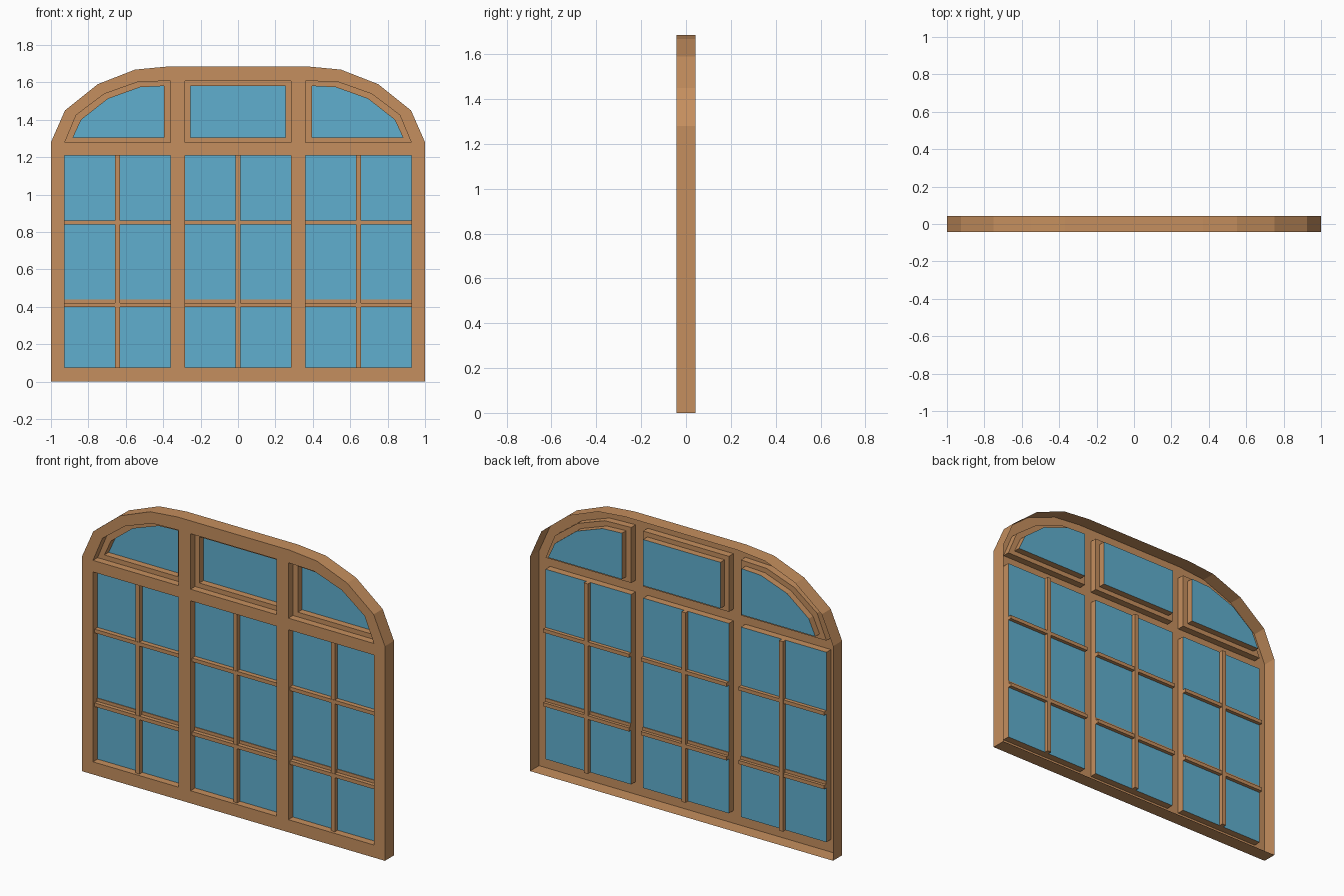
import bpy, bmesh

cube = bpy.data.objects.get("Cube")
if cube:
    bpy.data.objects.remove(cube, do_unlink=True)


def make_material(name, colour):
    mat = bpy.data.materials.new(name)
    mat.use_nodes = True
    mat.diffuse_color = colour
    mat.node_tree.nodes["Principled BSDF"].inputs["Base Color"].default_value = colour
    return mat


WOOD = make_material("warm wood", (0.56, 0.275, 0.112, 1))
GLASS = make_material("blue glass", (0.115, 0.43, 0.62, 1))

FRONT, MIDDLE, BACK = -0.043, 0.0, 0.042   # depths of the stepped layers


def finish(name, bm, mat):
    mesh = bpy.data.meshes.new(name)
    bm.to_mesh(mesh)
    bm.free()
    mesh.materials.append(mat)
    obj = bpy.data.objects.new(name, mesh)
    bpy.context.collection.objects.link(obj)
    return obj


def add_loop(bm, outline, y):
    verts = [bm.verts.new((x, y, z)) for x, z in outline]
    return [bm.edges.new((a, b)) for a, b in zip(verts, verts[1:] + verts[:1])]


def sheet(bm, outlines, y):
    """Flat face in the first outline, with the other outlines as holes."""
    edges = [e for outline in outlines for e in add_loop(bm, outline, y)]
    bmesh.ops.triangle_fill(bm, edges=edges, use_beauty=True, normal=(0, -1, 0))
    return edges


def wall(bm, outline, y0, y1):
    """Thin wall following an outline through the depth."""
    edges = add_loop(bm, outline, y0)
    moved = bmesh.ops.extrude_edge_only(bm, edges=edges)["geom"]
    for v in moved:
        if isinstance(v, bmesh.types.BMVert):
            v.co.y = y1


def rect(x0, x1, z0, z1):
    return [(x0, z0), (x1, z0), (x1, z1), (x0, z1)]


def mirror(outline):
    return [(-x, z) for x, z in reversed(outline)]


def bar(name, x0, x1, y0, y1, z0, z1):
    bm = bmesh.new()
    bmesh.ops.create_cube(bm, size=1)
    for v in bm.verts:
        v.co = ((x0 + x1) / 2 + v.co.x * (x1 - x0),
                (y0 + y1) / 2 + v.co.y * (y1 - y0),
                (z0 + z1) / 2 + v.co.z * (z1 - z0))
    finish(name, bm, WOOD)


# Outlines: arched outer frame, casement openings, fanlight openings
half = [(1, 0), (1, 1.28), (0.925, 1.45), (0.75, 1.59), (0.55, 1.668), (0.37, 1.685)]
outer = half + mirror(half)

columns = {"right": (-0.927, -0.362), "centre": (-0.283, 0.283), "left": (0.362, 0.927)}
casements = {side: rect(x0, x1, 0.075, 1.208) for side, (x0, x1) in columns.items()}

arch_hole = [(0.362, 1.277), (0.927, 1.277), (0.865, 1.425),
             (0.715, 1.538), (0.535, 1.602), (0.362, 1.608)]
arch_pane = [(0.395, 1.305), (0.882, 1.305), (0.838, 1.40),
             (0.695, 1.512), (0.522, 1.574), (0.395, 1.58)]
fanlights = {
    "right": (mirror(arch_hole), mirror(arch_pane)),
    "centre": (rect(-0.283, 0.283, 1.277, 1.608), rect(-0.255, 0.255, 1.305, 1.58)),
    "left": (arch_hole, arch_pane),
}

# Main frame: front face with openings, hollow behind, with an outer skirt
bm = bmesh.new()
sheet(bm, [outer] + list(casements.values()) + [h for h, p in fanlights.values()], FRONT)
wall(bm, outer, FRONT, BACK)
finish("main_frame", bm, WOOD)

# Casements: reveal, glass and glazing bars
for side, (x0, x1) in columns.items():
    bm = bmesh.new()
    wall(bm, casements[side], FRONT, MIDDLE)
    finish(side + "_casement_reveal", bm, WOOD)

    bm = bmesh.new()
    sheet(bm, [casements[side]], MIDDLE)
    finish(side + "_casement_glass", bm, GLASS)

    mid = (x0 + x1) / 2
    bar(side + "_upright_bar", mid - 0.013, mid + 0.013, -0.026, 0.024, 0.075, 1.208)
    for label, z in (("lower", 0.41), ("upper", 0.85)):
        bar(f"{side}_{label}_crossbar", x0, x1, -0.028, 0.022, z - 0.011, z + 0.011)
    bar(side + "_crossbar_strip", x0, x1, -0.004, 0.004, 0.421, 0.44)

# Fanlights: reveal, stepped sash and glass set further back
for side, (hole, pane) in fanlights.items():
    bm = bmesh.new()
    wall(bm, hole, FRONT, MIDDLE)
    sheet(bm, [hole, pane], MIDDLE)
    wall(bm, pane, MIDDLE, BACK - 0.002)
    finish(side + "_fanlight_sash", bm, WOOD)

    bm = bmesh.new()
    sheet(bm, [pane], BACK - 0.002)
    finish(side + "_fanlight_glass", bm, GLASS)
